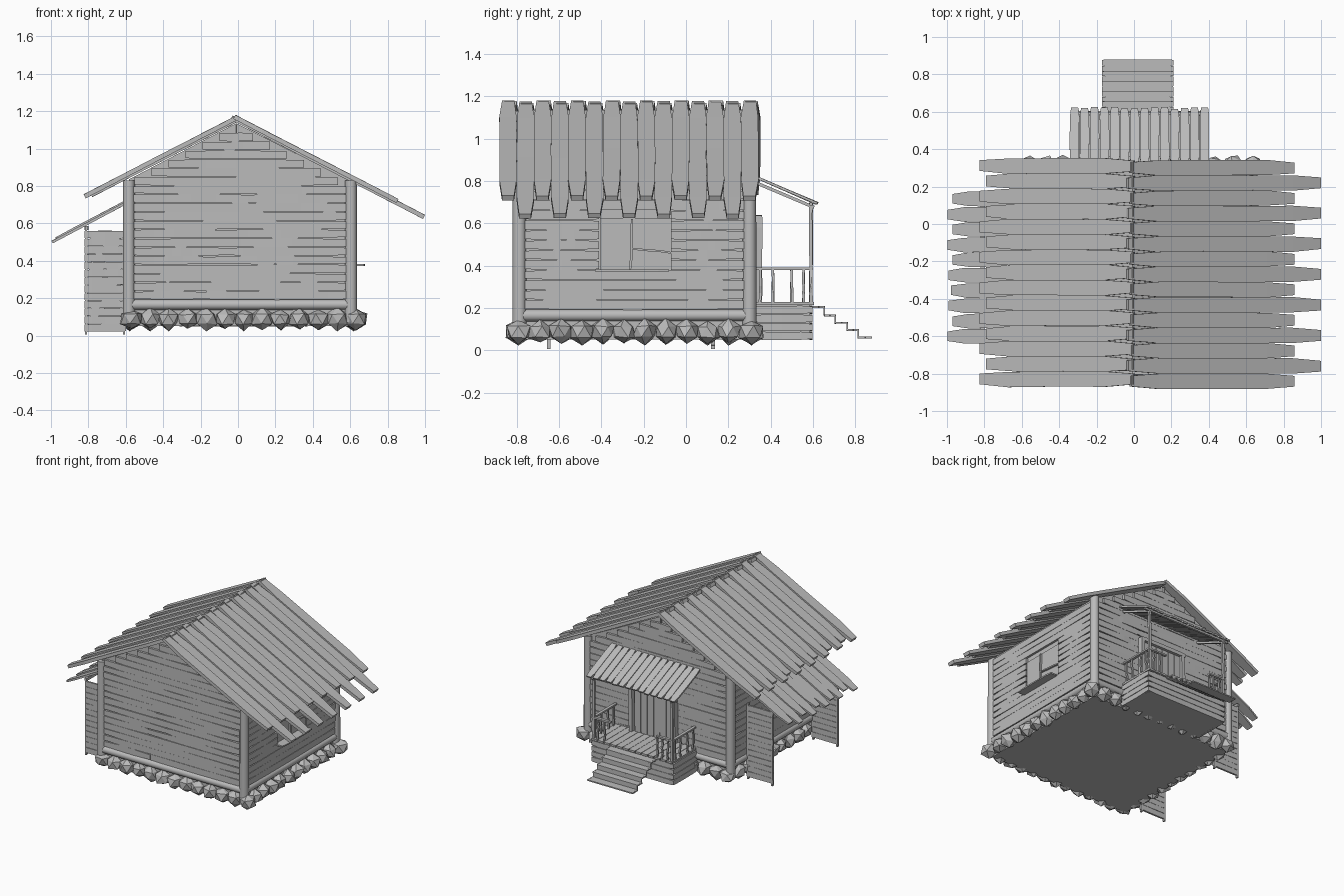
import bpy, bmesh, math, random
from mathutils import Vector as V

if "Cube" in bpy.data.objects:
    bpy.data.objects.remove(bpy.data.objects["Cube"])
random.seed(4)
R = random.uniform

grey = bpy.data.materials.new("plain_grey")
grey.diffuse_color = (0.5, 0.5, 0.5, 1)
grey.use_nodes = True
grey.node_tree.nodes["Principled BSDF"].inputs["Base Color"].default_value = grey.diffuse_color


def finish(name, bm, smooth=False):
    bmesh.ops.recalc_face_normals(bm, faces=bm.faces)
    me = bpy.data.meshes.new(name)
    bm.to_mesh(me)
    bm.free()
    me.materials.append(grey)
    ob = bpy.data.objects.new(name, me)
    bpy.context.collection.objects.link(ob)
    if smooth:
        bpy.ops.object.select_all(action='DESELECT')
        bpy.context.view_layer.objects.active = ob
        ob.select_set(True)
        bpy.ops.object.shade_smooth_by_angle(angle=math.radians(40))


def plank(bm, a, b, side, w, t, taper=0.05, end=0.8, wob=0.0):
    """Board from a to b, width w along side, narrowing at both ends."""
    a, b, s = V(a), V(b), V(side).normalized()
    d = b - a
    n = s.cross(d).normalized()
    f = min(taper / d.length, 0.4)
    rings = []
    for k, sc in ((0, end), (f, 1), (0.5, 1), (1 - f, 1), (1, end)):
        c = a + d * k + s * R(-wob, wob) + n * R(-wob, wob) * 0.5
        rings.append([bm.verts.new(c + s * (i * w * sc / 2) + n * (j * t / 2))
                      for i, j in ((-1, -1), (1, -1), (1, 1), (-1, 1))])
    for p, q in zip(rings, rings[1:]):
        for i in range(4):
            bm.faces.new((p[i], p[(i + 1) % 4], q[(i + 1) % 4], q[i]))
    bm.faces.new(rings[0][::-1])
    bm.faces.new(rings[-1])


def box(bm, x0, x1, y0, y1, z0, z1):
    plank(bm, ((x0 + x1) / 2, (y0 + y1) / 2, z0), ((x0 + x1) / 2, (y0 + y1) / 2, z1),
          (1, 0, 0), x1 - x0, y1 - y0, end=1)


def log(bm, a, b, r):
    a, b = V(a), V(b)
    m = (b - a).to_track_quat('Z', 'Y').to_matrix().to_4x4()
    m.translation = (a + b) / 2
    bmesh.ops.create_cone(bm, cap_ends=True, segments=12, radius1=r, radius2=r * 0.95,
                          depth=(b - a).length, matrix=m)


X0, X1, Y0, Y1 = -0.583, 0.604, -0.787, 0.3      # corner post centres

# solid core with gable
bm = bmesh.new()
prof = [(X0, 0.05), (X1, 0.05), (X1, 0.825), (-0.009, 1.135), (X0, 0.835)]
vs = [[bm.verts.new((x, y, z)) for x, z in prof] for y in (Y0, Y1)]
bm.faces.new(vs[0])
bm.faces.new(vs[1][::-1])
for i in range(5):
    j = (i + 1) % 5
    bm.faces.new((vs[0][i], vs[0][j], vs[1][j], vs[1][i]))
finish("wall_core", bm)

# corner posts and sill logs
bm = bmesh.new()
for x in (X0, X1):
    for y in (Y0, Y1):
        log(bm, (x, y, 0.07), (x, y, 0.83), 0.033)
    log(bm, (x, Y0, 0.165), (x, Y1, 0.165), 0.028)
for y in (Y0, Y1):
    log(bm, (X0, y, 0.165), (X1, y, 0.165), 0.028)
finish("corner_posts_and_sills", bm, True)


# siding boards, each row sometimes split in two
def row(bm, lo, hi, z, point, split=True):
    cuts = [lo, hi]
    if split and R(0, 1) < 0.35 and hi - lo > 0.4:
        cuts.insert(1, lo + (hi - lo) * R(0.3, 0.7))
    for p, q in zip(cuts, cuts[1:]):
        plank(bm, point(p, z), point(q, z), (0, 0, 1), 0.046, 0.022, R(0.05, 0.3), R(0.75, 0.95), 0.0015)


PITCH = 0.047
for name, y in (("front_siding", Y0 - 0.006), ("back_siding", Y1 + 0.006)):
    bm = bmesh.new()
    for k in range(20):
        z = 0.215 + PITCH * k
        h = (1.13 - z - 0.023) / 0.517
        row(bm, max(-0.56, -0.009 - h), min(0.585, -0.009 + h), z, lambda u, w: (u, y, w))
    finish(name, bm)
for name, x in (("left_siding", X0 - 0.006), ("right_siding", X1 + 0.006)):
    bm = bmesh.new()
    for k in range(13):
        z = 0.215 + PITCH * k
        spans = [(-0.76, 0.275)]
        if x > 0 and 0.36 < z < 0.64:
            spans = [(-0.76, -0.41), (-0.07, 0.275)]
        for lo, hi in spans:
            row(bm, lo, hi, z, lambda u, w: (x, u, w))
    finish(name, bm)

# window on the right wall
bm = bmesh.new()
box(bm, 0.6, 0.612, -0.407, -0.068, 0.375, 0.625)
finish("window_pane", bm)
bm = bmesh.new()
plank(bm, (0.618, -0.26, 0.38), (0.618, -0.255, 0.62), (0, 1, 0), 0.012, 0.015, wob=0.005)
plank(bm, (0.618, -0.255, 0.48), (0.618, -0.07, 0.46), (0, 0, 1), 0.01, 0.015, wob=0.004)
plank(bm, (0.645, -0.43, 0.377), (0.645, -0.08, 0.377), (1, 0, 0), 0.07, 0.01)
finish("window_bars_and_sill", bm)

# foundation stones around the base
bm = bmesh.new()
spots = []
for i in range(13):
    x = -0.57 + i * 0.1
    spots += [(x, Y0 - 0.005), (x, Y1 + 0.01)]
for i in range(1, 11):
    y = Y0 + i * (Y1 - Y0) / 11
    spots += [(X0 + 0.005, y), (X1 + 0.015, y)]
for x, y in spots:
    r = bmesh.ops.create_icosphere(bm, subdivisions=1, radius=0.062)
    ang = R(0, 6.28)
    for v in r['verts']:
        c = v.co * R(0.8, 1.13)
        v.co = V((c.x * math.cos(ang) - c.y * math.sin(ang) + x,
                  c.x * math.sin(ang) + c.y * math.cos(ang) + y, c.z * 0.95 + 0.088))
finish("foundation_stones", bm)

# main roof: overlapping boards, alternately long and short
for name, sgn in (("right_roof_boards", 1), ("left_roof_boards", -1)):
    bm = bmesh.new()
    for i in range(15):
        y = -0.84 + i * 0.0815
        long = i % 2 == 1
        lift = -0.023 if long else -0.012
        if sgn > 0:
            xa, xb = -0.035 if long else -0.02, 0.995 if long else 0.853
            za, zb = 1.171 - 0.516 * xa, 1.171 - 0.516 * xb
        else:
            y += 0.01
            xa, xb = 0.0, -0.785 if long else -0.82
            za, zb = 1.18 + 0.517 * xa, 1.18 + 0.517 * xb
        plank(bm, (xa, y, za + lift), (xb, y, zb + lift), (0, 1, 0),
              0.082, 0.024, 0.17, 0.7, 0.002)
    finish(name, bm)

# left awning boards and its beam
bm = bmesh.new()
for i in range(10):
    y = -0.6 + i * 0.0815
    xe = -0.995 + (0.02 if i % 2 else 0) + R(0, 0.01)
    lift = 0.008 * (i % 2) - 0.008
    plank(bm, (-0.59, y, 0.722 + lift), (xe, y, 0.722 + lift - 0.53 * (-0.59 - xe)),
          (0, 1, 0), 0.078, 0.014, 0.1, 0.65, 0.002)
plank(bm, (-0.81, -0.66, 0.575), (-0.81, 0.14, 0.575), (1, 0, 0), 0.02, 0.02)
finish("awning_boards", bm)

# board screens carrying the awning
bm = bmesh.new()
for y in (-0.648, 0.128):
    for k in range(13):
        z = 0.042 + k * 0.0415
        plank(bm, (-0.82, y, z), (-0.6, y, z), (0, 0, 1), 0.04, 0.014, 0.04, 0.9, 0.001)
    for x in (-0.812, -0.61):
        plank(bm, (x, y, 0.005), (x, y, 0.575), (1, 0, 0), 0.014, 0.018)
finish("awning_screens", bm)

# porch base and floor
PX0, PX1, PY = -0.31, 0.37, 0.595
bm = bmesh.new()
box(bm, PX0 + 0.01, PX1 - 0.01, 0.3, PY - 0.01, 0.05, 0.215)
for k in range(4):
    z = 0.068 + k * 0.041
    plank(bm, (PX0, PY - 0.005, z), (PX1, PY - 0.005, z), (0, 0, 1), 0.038, 0.014, wob=0.001)
    for x in (PX0 + 0.005, PX1 - 0.005):
        plank(bm, (x, 0.31, z), (x, PY, z), (0, 0, 1), 0.038, 0.014, wob=0.001)
for i in range(13):
    x = PX0 + 0.026 + i * 0.0523
    plank(bm, (x, 0.31, 0.222), (x, 0.605, 0.222), (1, 0, 0), 0.05, 0.014, 0.03, 0.9)
finish("porch_base", bm)

# steps on thin legs
bm = bmesh.new()
for y0, y1, z in ((0.595, 0.657, 0.205), (0.65, 0.709, 0.165), (0.703, 0.766, 0.13),
                  (0.76, 0.818, 0.095), (0.812, 0.88, 0.06)):
    for j in (0.27, 0.75):
        y = y0 + (y1 - y0) * j
        plank(bm, (-0.17, y, z), (0.21, y, z), (0, 1, 0), (y1 - y0) * 0.48, 0.009, 0.02, 0.9)
    if z > 0.06:
        plank(bm, (-0.165, y1 - 0.004, z - 0.02), (0.205, y1 - 0.004, z - 0.02), (0, 0, 1), 0.04, 0.007)
finish("porch_steps", bm)

# porch posts and railing with crooked balusters
bm = bmesh.new()
for x in (PX0 + 0.01, PX1 - 0.01):
    plank(bm, (x, 0.59, 0.22), (x, 0.59, 0.695), (1, 0, 0), 0.018, 0.016, wob=0.005)
    plank(bm, (x, 0.32, 0.385), (x, 0.6, 0.385), (1, 0, 0), 0.022, 0.012)
    for y in (0.35, 0.41, 0.5, 0.555):
        plank(bm, (x, y, 0.22), (x, y, 0.385), (1, 0, 0), 0.012, 0.012, wob=0.005)
    plank(bm, (x, 0.31, 0.80), (x, 0.605, 0.675), (1, 0, 0), 0.015, 0.015)
for xa, xb in ((PX0, -0.17), (0.21, PX1)):
    plank(bm, (xa, 0.59, 0.385), (xb, 0.59, 0.385), (0, 1, 0), 0.022, 0.012)
    for k in (0.35, 0.68, 0.96):
        x = xa + (xb - xa) * k
        plank(bm, (x, 0.59, 0.22), (x, 0.59, 0.385), (1, 0, 0), 0.012, 0.012, wob=0.005)
plank(bm, (-0.34, 0.59, 0.69), (0.4, 0.59, 0.69), (0, 1, 0), 0.016, 0.014)
finish("porch_posts_and_rails", bm)

# porch roof boards
bm = bmesh.new()
for i in range(14):
    x = -0.318 + i * 0.0535
    plank(bm, (x, 0.31, 0.827), (x, 0.612 + R(0, 0.012), 0.694), (1, 0, 0), 0.05, 0.012, 0.05, 0.75, 0.001)
finish("porch_roof_boards", bm)

# door of upright boards with a frame
bm = bmesh.new()
for i in range(6):
    x = -0.1 + i * 0.053
    plank(bm, (x, 0.325, 0.225), (x, 0.325, 0.61), (1, 0, 0), 0.05, 0.03, 0.05, 0.92)
for x in (-0.145, 0.21):
    plank(bm, (x, 0.34, 0.225), (x + 0.01, 0.34, 0.63), (1, 0, 0), 0.028, 0.04, wob=0.003)
plank(bm, (-0.16, 0.34, 0.625), (0.23, 0.34, 0.625), (0, 0, 1), 0.028, 0.04)
finish("door", bm)
